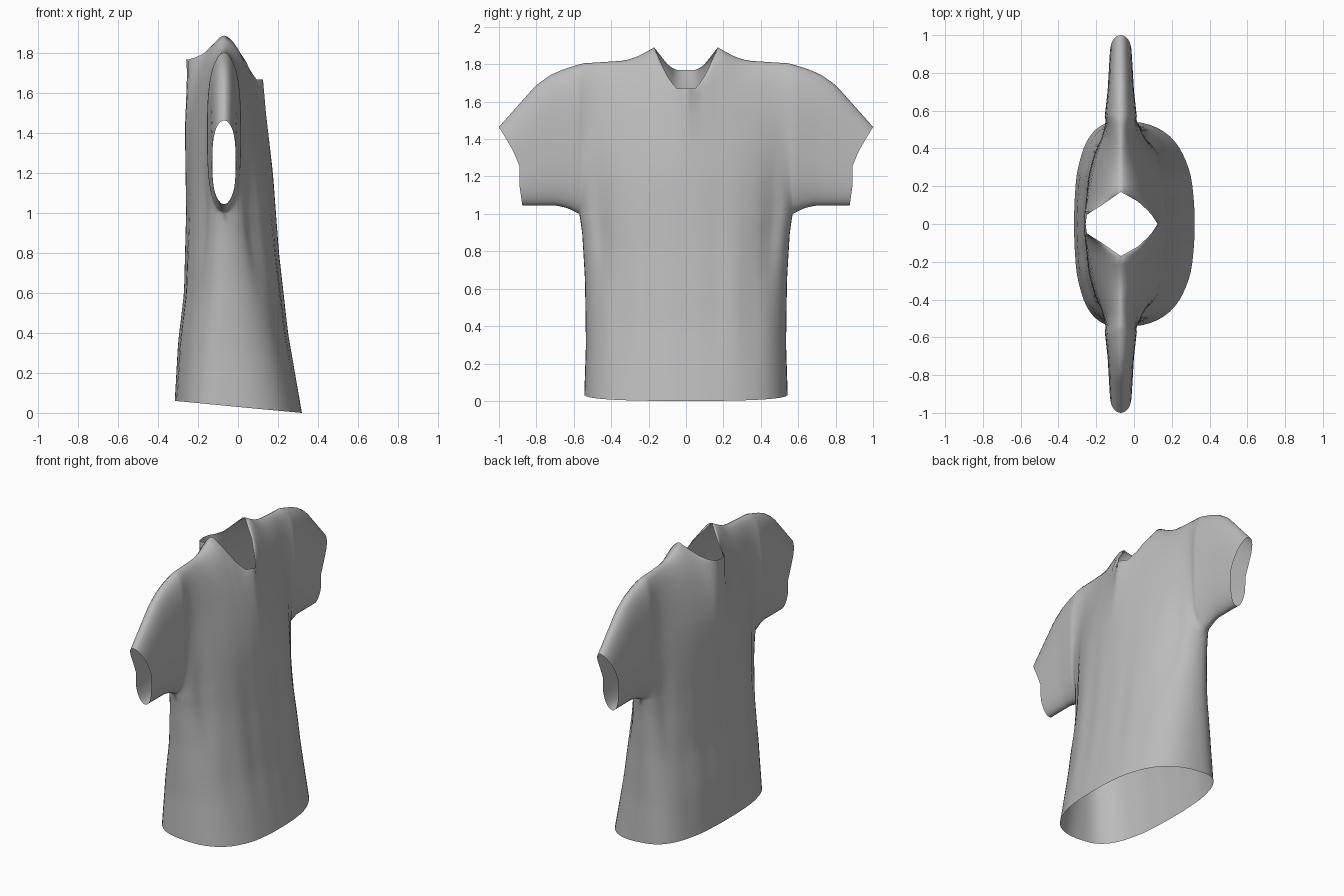
import bpy, bmesh, math

if "Cube" in bpy.data.objects:
    bpy.data.objects.remove(bpy.data.objects["Cube"])

SEAM = -0.07      # depth of the side and shoulder seams
WIDE = 0.57       # half width of the torso at the armpit
ARMPIT = 1.0
NECK = 0.17       # half width of the neck opening
ROWS = 18


def interp(pts, t):
    """Piecewise curve through a few (t, value) points."""
    if t <= pts[0][0]:
        return pts[0][1]
    for (a, va), (b, vb) in zip(pts, pts[1:]):
        if t <= b:
            return va + (vb - va) * (t - a) / (b - a)
    return pts[-1][1]


# Outline curves
SHOULDER = [(.17, 1.89), (.25, 1.845), (.32, 1.82), (.47, 1.81), (.55, 1.805), (.65, 1.775),
            (.72, 1.745), (.8, 1.69), (.88, 1.6), (1, 1.465)]
CUFF = [(0, .875), (.25, .89), (.5, .89), (.7, .925), (1, 1)]
UNDERARM = [(0, ARMPIT), (.2, 1.03), (.4, 1.045), (1, 1.045)]
SIDE = [(0, .545), (.3, .535), (.65, .54), (.9, .555), (1, WIDE)]

# Per sheet: direction, depth by height, neckline height and neckline depth by y
FRONT = dict(sign=1,
             depth=[(0, .32), (.4, .25), (.8, .205), (1.2, .175), (1.5, .14), (1.67, .125)],
             neck_z=[(0, 1.67), (.05, 1.67), (.09, 1.72), (.12, 1.78), (NECK, 1.89)],
             neck_x=[(0, .125), (.06, .085), (.12, .02), (NECK, SEAM)])
BACK = dict(sign=-1,
            depth=[(0, -.32), (.35, -.3), (.6, -.27), (1, -.26), (1.42, -.265), (1.7, -.25)],
            neck_z=[(0, 1.77), (.06, 1.77), (.1, 1.8), (NECK, 1.89)],
            neck_x=[(0, -.26), (.05, -.25), (.1, -.17), (NECK, SEAM)])


def torso_depth(sheet, y, z):
    """Distance of the torso sheet from the seam plane."""
    p = interp([(0, 2.6), (1.5, 1.65)], z)
    full = abs(interp(sheet["depth"], z) - SEAM)
    fall = max(0, 1 - (y / WIDE) ** p) ** (1 / p)
    crease = .2 * math.exp(-((y - .47) / .05) ** 2 - ((z - .95) / .3) ** 2)
    ripple = .02 * math.sin(y * 30) * min(1, y * 4) * math.exp(-((z - .7) / .5) ** 2)
    return full * fall * (1 - crease + ripple)


def sleeve_depth(u, v):
    return interp([(0, .085), (.4, .07), (1, .058)], u) * max(0, 1 - abs(2 * v - 1) ** 3) ** .5


def lower_torso(sheet, y, t):
    hem_x = SEAM + sheet["sign"] * torso_depth(sheet, y, 0)
    hem_z = .03 - .094 * hem_x
    z = hem_z + (ARMPIT - hem_z) * t
    out_y = y + (interp(SIDE, z) - WIDE) * (y / WIDE) ** 2
    return SEAM + sheet["sign"] * torso_depth(sheet, y, z), out_y, z


def upper_torso(sheet, y, v):
    top = interp(sheet["neck_z"], y) if y < NECK else interp(SHOULDER, y)
    z = ARMPIT + (top - ARMPIT) * v
    base = torso_depth(sheet, y, z)
    rim = 0
    if y < NECK:
        rim = abs(interp(sheet["neck_x"], y) - SEAM) / torso_depth(sheet, y, top)
    body = base * (rim + (1 - rim) * max(0, 1 - v ** 3) ** .6)
    arm = sleeve_depth(0, v) * (y / WIDE) ** 2
    d = (body ** 3 + arm ** 3) ** (1 / 3)
    return SEAM + sheet["sign"] * d, y, z


def sleeve(sheet, u, v):
    y = WIDE + (interp(CUFF, v) - WIDE) * u
    low = interp(UNDERARM, u)
    z = low + (interp(SHOULDER, WIDE + (1 - WIDE) * u) - low) * v
    return SEAM + sheet["sign"] * sleeve_depth(u, v), y, z


def add_patch(bm, func, sheet, us, vs):
    grid = [[bm.verts.new(func(sheet, u, v)) for v in vs] for u in us]
    for a, b in zip(grid, grid[1:]):
        for i in range(len(vs) - 1):
            quad = [a[i], b[i], b[i + 1], a[i + 1]]
            bm.faces.new(quad if sheet["sign"] > 0 else quad[::-1])


# Grid spacing, tighter where the cloth turns over a seam
columns = [NECK * i / 7 for i in range(7)]
columns += [NECK + (WIDE - NECK) * math.sin(i / 14 * math.pi / 2) for i in range(15)]
heights = [i / ROWS for i in range(ROWS + 1)]
eased = [(1 - math.cos(math.pi * i / ROWS)) / 2 for i in range(ROWS + 1)]
along = [i / 14 for i in range(15)]

# Half of the shirt: front and back sheets joined along the seams
bm = bmesh.new()
for sheet in (FRONT, BACK):
    add_patch(bm, lower_torso, sheet, columns, heights)
    add_patch(bm, upper_torso, sheet, columns, eased)
    add_patch(bm, sleeve, sheet, along, eased)
bmesh.ops.remove_doubles(bm, verts=bm.verts[:], dist=.0005)

mesh = bpy.data.meshes.new("shirt")
bm.to_mesh(mesh)
bm.free()
shirt = bpy.data.objects.new("shirt", mesh)
bpy.context.collection.objects.link(shirt)

# Other half
mirror = shirt.modifiers.new("other_half", "MIRROR")
mirror.use_axis = (False, True, False)
mirror.use_clip = True

# Plain grey cloth
grey = bpy.data.materials.new("grey_cloth")
grey.use_nodes = True
colour = (.5, .5, .5, 1)
grey.diffuse_color = colour
grey.node_tree.nodes["Principled BSDF"].inputs["Base Color"].default_value = colour
mesh.materials.append(grey)

mesh.polygons.foreach_set("use_smooth", [True] * len(mesh.polygons))
